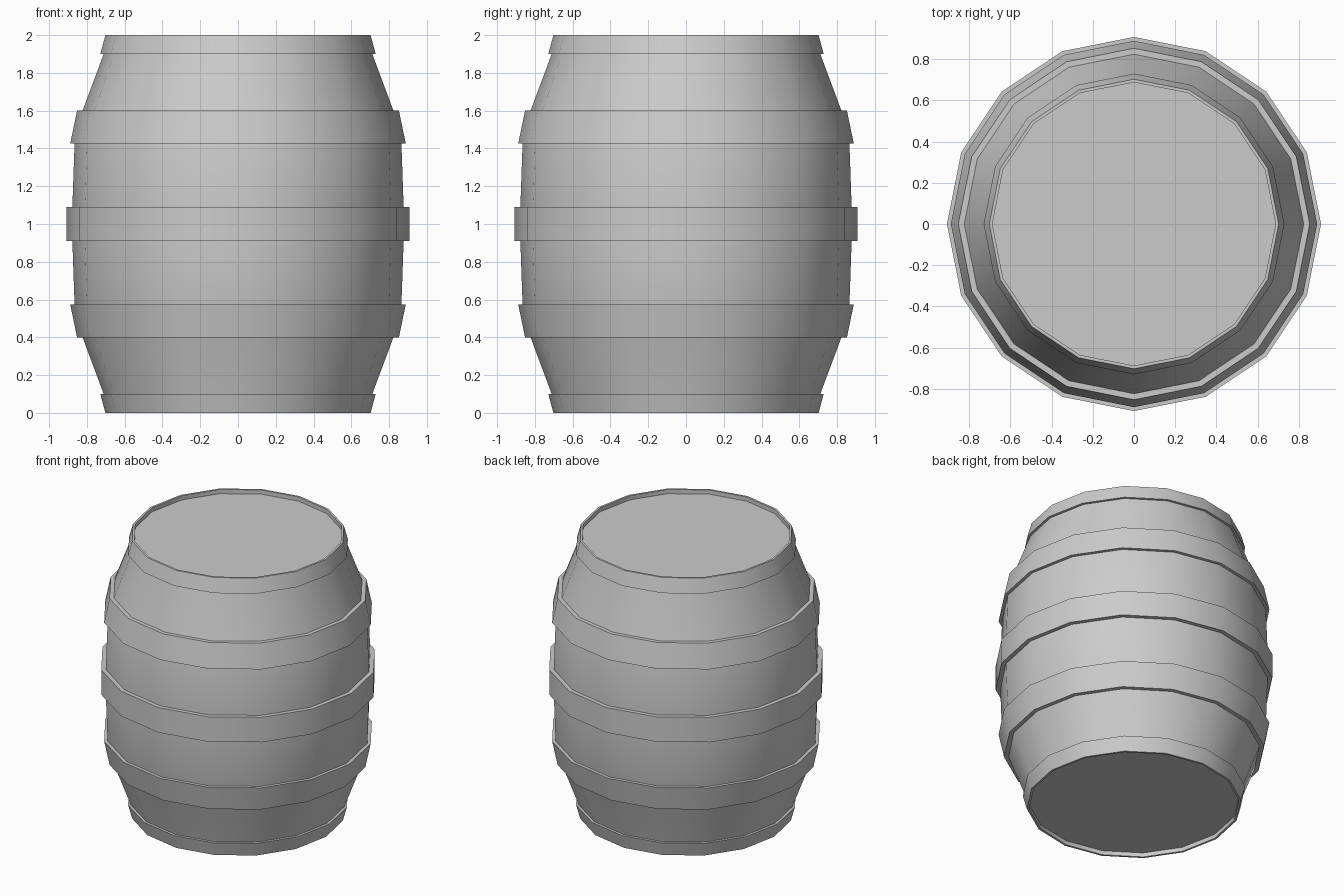
import bpy, bmesh, math

if "Cube" in bpy.data.objects:
    bpy.data.objects.remove(bpy.data.objects["Cube"])

SIDES = 16


def lathe(name, profile, closed=False):
    """Revolve (radius, z) points about z; radius 0 points become poles."""
    bm = bmesh.new()
    rings = []
    for r, z in profile:
        if r == 0:
            rings.append([bm.verts.new((0, 0, z))] * SIDES)
        else:
            rings.append([bm.verts.new((r * math.cos(math.tau * i / SIDES),
                                        r * math.sin(math.tau * i / SIDES), z))
                          for i in range(SIDES)])
    pairs = list(zip(rings, rings[1:]))
    if closed:
        pairs.append((rings[-1], rings[0]))
    for a, b in pairs:
        for i in range(SIDES):
            j = (i + 1) % SIDES
            bm.faces.new(list(dict.fromkeys((a[i], a[j], b[j], b[i]))))
    bmesh.ops.recalc_face_normals(bm, faces=bm.faces)
    mesh = bpy.data.meshes.new(name)
    bm.to_mesh(mesh)
    bm.free()
    obj = bpy.data.objects.new(name, mesh)
    bpy.context.collection.objects.link(obj)
    bpy.ops.object.select_all(action='DESELECT')
    obj.select_set(True)
    bpy.context.view_layer.objects.active = obj
    bpy.ops.object.shade_smooth_by_angle(angle=math.radians(30))
    return obj


def flip(points):
    return [(r, 2 - z) for r, z in reversed(points)]


# Bulging body with slightly recessed lids, mirrored top to bottom
lower = [(0, 0.03), (0.687, 0.03), (0.687, 0), (0.692, 0), (0.711, 0.10),
         (0.823, 0.40), (0.865, 0.57), (0.877, 0.91)]
lathe("barrel_body", lower + flip(lower))

# Flared hoops: end and shoulder pairs, plus the straight middle one
end = [(0.692, 0), (0.702, 0), (0.729, 0.10), (0.711, 0.10)]
shoulder = [(0.823, 0.40), (0.852, 0.40), (0.888, 0.573), (0.865, 0.573)]
middle = [(0.877, 0.91), (0.907, 0.91), (0.907, 1.09), (0.877, 1.09)]
for label, section in (("end", end), ("shoulder", shoulder)):
    lathe("lower_%s_hoop" % label, section, True)
    lathe("upper_%s_hoop" % label, flip(section), True)
lathe("middle_hoop", middle, True)
